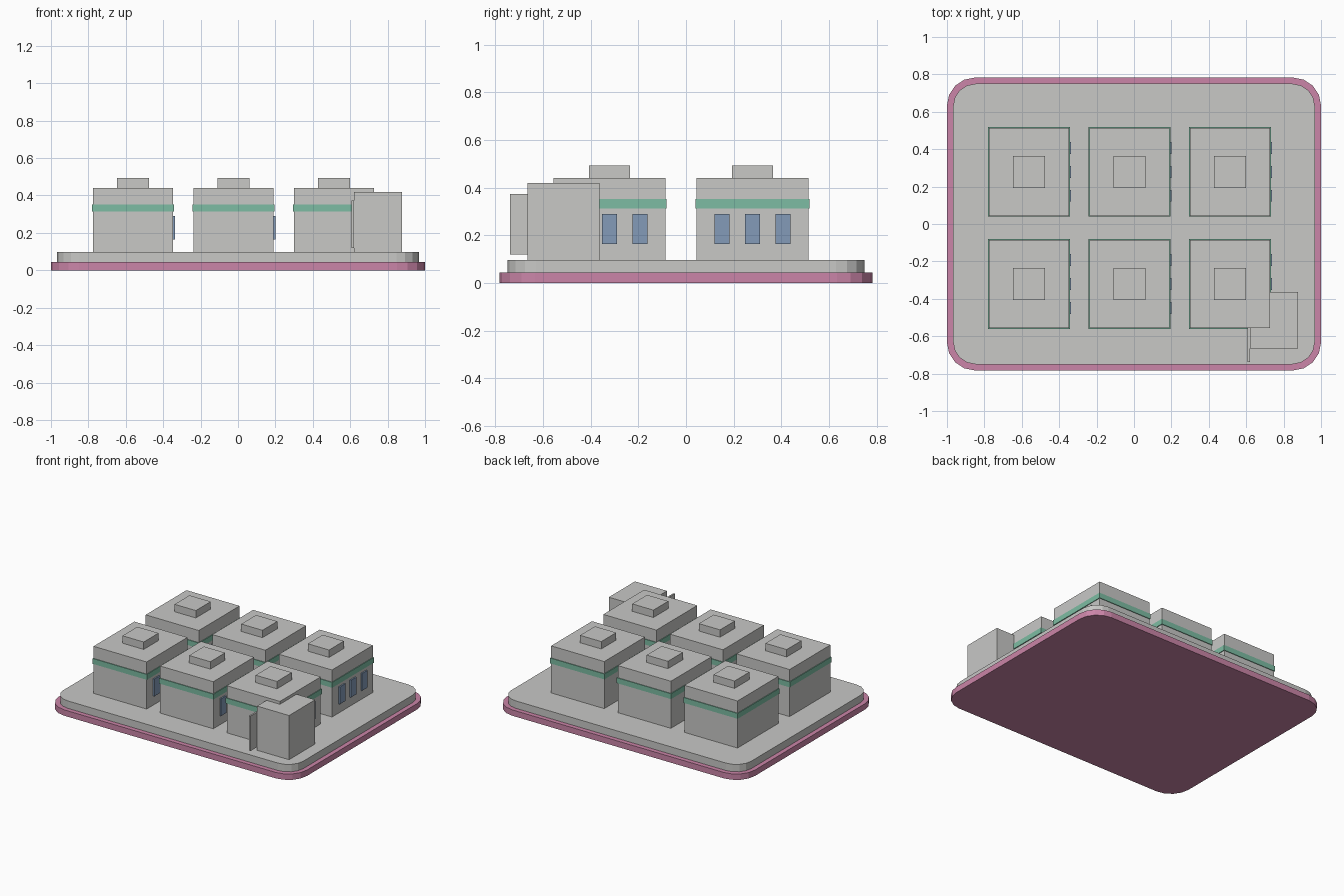
import bpy, bmesh, math

if "Cube" in bpy.data.objects:
    bpy.data.objects.remove(bpy.data.objects["Cube"])


def material(name, color):
    m = bpy.data.materials.new(name)
    m.diffuse_color = (*color, 1)
    m.use_nodes = True
    m.node_tree.nodes["Principled BSDF"].inputs["Base Color"].default_value = m.diffuse_color
    return m


GREY = material("pale grey", (0.58, 0.58, 0.565))
PINK = material("rose pink", (0.597, 0.235, 0.392))
GREEN = material("sea green", (0.205, 0.503, 0.366))
BLUE = material("slate blue", (0.227, 0.328, 0.479))


def finish(name, bm, mat):
    bmesh.ops.recalc_face_normals(bm, faces=bm.faces)
    me = bpy.data.meshes.new(name)
    bm.to_mesh(me)
    bm.free()
    me.materials.append(mat)
    ob = bpy.data.objects.new(name, me)
    bpy.context.collection.objects.link(ob)
    return ob


def box(name, x, y, z, mat):
    """Box from (min, max) pairs on each axis."""
    bm = bmesh.new()
    bmesh.ops.create_cube(bm, size=1)
    for v in bm.verts:
        v.co = [lo + (c + 0.5) * (hi - lo) for c, (lo, hi) in zip(v.co, (x, y, z))]
    return finish(name, bm, mat)


def centred(name, cx, cy, w, d, z, mat):
    return box(name, (cx - w / 2, cx + w / 2), (cy - d / 2, cy + d / 2), z, mat)


def rounded_slab(name, hx, hy, r, z0, z1, mat, segs=4):
    """Rounded rectangle extruded upward."""
    bm = bmesh.new()
    ring = []
    for q, (sx, sy) in enumerate(((1, 1), (-1, 1), (-1, -1), (1, -1))):
        for i in range(segs + 1):
            a = math.pi / 2 * (q + i / segs)
            ring.append(bm.verts.new((sx * (hx - r) + r * math.cos(a),
                                      sy * (hy - r) + r * math.sin(a), z0)))
    face = bm.faces.new(ring)
    ext = bmesh.ops.extrude_face_region(bm, geom=[face], use_keep_orig=True)
    for v in ext["geom"]:
        if isinstance(v, bmesh.types.BMVert):
            v.co.z = z1
    return finish(name, bm, mat)


# Two-tier ground platform
rounded_slab("base_rim", 1.0, 0.783, 0.15, 0.0, 0.043, PINK)
rounded_slab("base_deck", 0.967, 0.75, 0.12, 0.043, 0.097, GREY)

# Six blocks in a 3 x 2 grid
W, D = 0.428, 0.47
for row, cy in (("front", -0.321), ("back", 0.279)):
    for col, cx in (("left", -0.561), ("middle", -0.024), ("right", 0.513)):
        tag = f"{row}_{col}"
        centred(f"block_{tag}", cx, cy, W, D, (0.097, 0.44), GREY)
        centred(f"band_{tag}", cx, cy, W + 0.01, D + 0.01, (0.313, 0.352), GREEN)
        centred(f"roof_box_{tag}", cx, cy, 0.171, 0.171, (0.44, 0.494), GREY)
        # Three window plates on the right wall
        for i in (-1, 0, 1):
            wy = cy + i * 0.128
            box(f"window_{tag}_{i + 2}", (cx + W / 2, cx + W / 2 + 0.0099),
                (wy - 0.032, wy + 0.032), (0.164, 0.289), BLUE)

# Entrance annex and its side panel at the front right corner
box("annex", (0.619, 0.877), (-0.665, -0.364), (0.097, 0.419), GREY)
box("annex_panel", (0.607, 0.619), (-0.738, -0.5), (0.12, 0.374), GREY)
